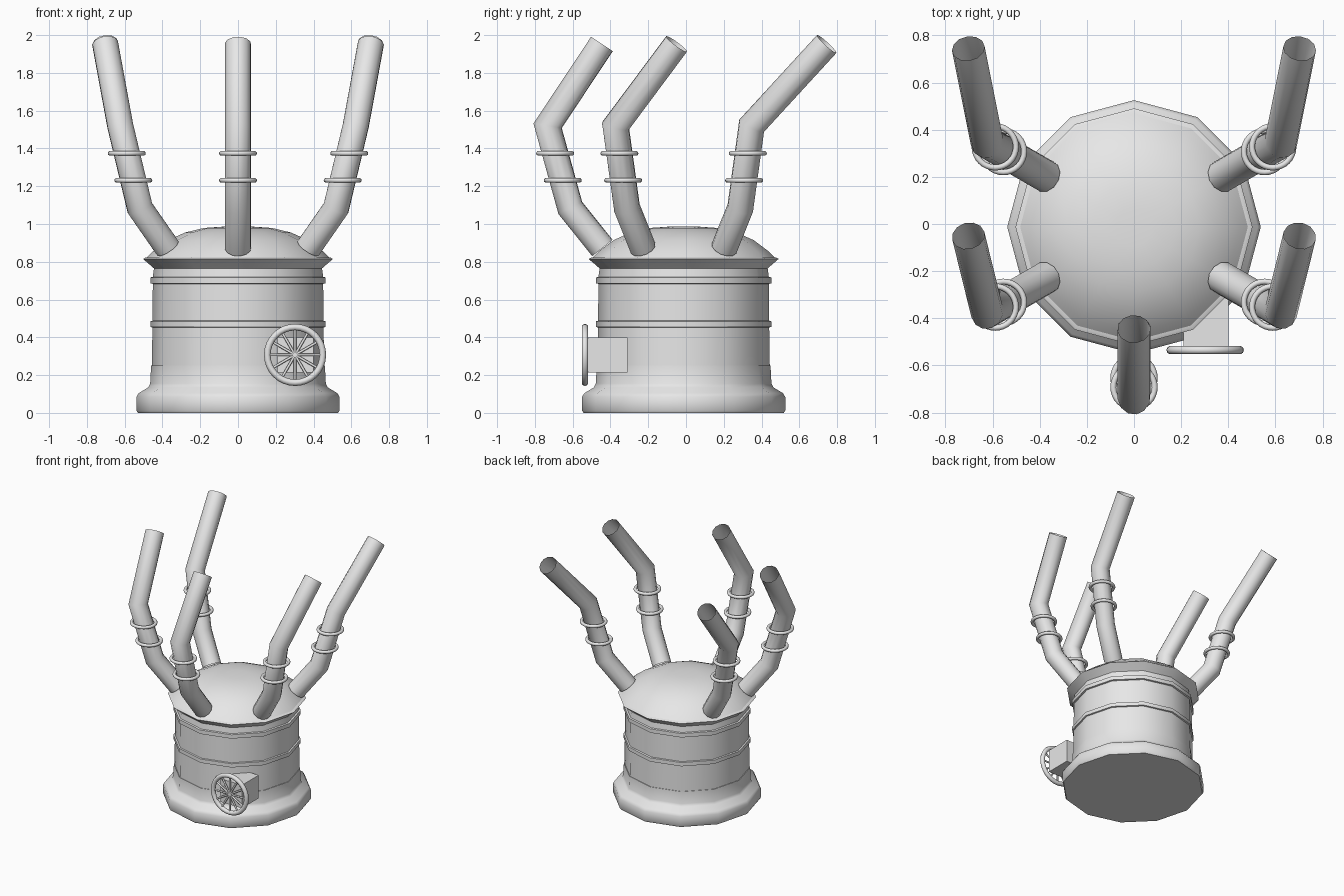
import bpy, bmesh, math
from mathutils import Vector, Matrix

if "Cube" in bpy.data.objects:
    bpy.data.objects.remove(bpy.data.objects["Cube"])

CY = -0.0125   # body axis offset in y
grey = bpy.data.materials.new("plain grey")
grey.diffuse_color = (0.8, 0.8, 0.8, 1)
grey.use_nodes = True
grey.node_tree.nodes["Principled BSDF"].inputs["Base Color"].default_value = grey.diffuse_color


def finish(name, bm, angle=40):
    bmesh.ops.recalc_face_normals(bm, faces=bm.faces[:])
    me = bpy.data.meshes.new(name)
    bm.to_mesh(me)
    bm.free()
    ob = bpy.data.objects.new(name, me)
    bpy.context.collection.objects.link(ob)
    me.materials.append(grey)
    bpy.ops.object.select_all(action='DESELECT')
    ob.select_set(True)
    bpy.context.view_layer.objects.active = ob
    bpy.ops.object.shade_smooth_by_angle(angle=math.radians(angle))
    return ob


def bridge(bm, a, b):
    n = len(a)
    for i in range(n):
        bm.faces.new((a[i], a[(i + 1) % n], b[(i + 1) % n], b[i]))


def lathe(name, profile, n=12):
    """Closed solid turned from (radius, z) pairs, capped at both ends."""
    bm = bmesh.new()
    rings = [[bm.verts.new((r * math.cos(2 * math.pi * i / n),
                            CY + r * math.sin(2 * math.pi * i / n), z))
              for i in range(n)] for r, z in profile]
    for a, b in zip(rings, rings[1:]):
        bridge(bm, a, b)
    bm.faces.new(rings[0])
    bm.faces.new(rings[-1])
    return finish(name, bm)


def tube(name, pts, radius, n=12):
    """Open mitred tube along a path."""
    bm = bmesh.new()
    pts = [Vector(p) for p in pts]
    rings = []
    for k, p in enumerate(pts):
        d0 = (p - pts[k - 1]).normalized() if k else (pts[1] - p).normalized()
        d1 = (pts[k + 1] - p).normalized() if k < len(pts) - 1 else d0
        normal = (d0 + d1).normalized()
        if k == 0:
            u = d0.cross(Vector((0.3, 1, 0))).normalized()
            v = d0.cross(u)
            ring = [p + radius * (math.cos(2 * math.pi * i / n) * u +
                                  math.sin(2 * math.pi * i / n) * v) for i in range(n)]
        else:
            # slide the previous ring along the segment onto the mitre plane
            ring = [q + d0 * ((p - q).dot(normal) / d0.dot(normal)) for q in rings[-1]]
        rings.append(ring)
    vr = [[bm.verts.new(q) for q in r] for r in rings]
    for a, b in zip(vr, vr[1:]):
        bridge(bm, a, b)
    return finish(name, bm, 60)


def torus(name, centre, major, minor, rot=Matrix(), n=32, m=10):
    bm = bmesh.new()
    rings = []
    for i in range(n):
        a = 2 * math.pi * i / n
        ring = []
        for j in range(m):
            b = 2 * math.pi * j / m
            r = major + minor * math.cos(b)
            p = Vector((r * math.cos(a), r * math.sin(a), minor * math.sin(b)))
            ring.append(bm.verts.new(rot @ p + Vector(centre)))
        rings.append(ring)
    for i in range(n):
        bridge(bm, rings[i], rings[(i + 1) % n])
    return finish(name, bm, 60)


# Twelve-sided barrel body with foot, two bands and a flared lip
lathe("barrel_body", [
    (0.53, 0), (0.538, 0.012), (0.538, 0.085), (0.525, 0.105), (0.475, 0.135), (0.465, 0.155),
    (0.460, 0.25), (0.456, 0.25), (0.453, 0.452), (0.464, 0.455), (0.464, 0.485), (0.453, 0.488),
    (0.451, 0.683), (0.464, 0.686), (0.464, 0.717), (0.451, 0.72),
    (0.445, 0.765), (0.462, 0.78), (0.503, 0.815), (0.49, 0.822)])

# Domed lid
lathe("domed_lid", [(0.49, 0.815), (0.45, 0.855), (0.37, 0.915), (0.28, 0.955),
                    (0.18, 0.979), (0.08, 0.986)])

# Five bent pipes, each with two collars
pipes = [("front", -90, (0, -0.445)),
         ("front_right", -30, (0.703, -0.05)), ("front_left", 210, (-0.703, -0.05)),
         ("back_right", 30, (0.703, 0.745)), ("back_left", 150, (-0.703, 0.745))]
for label, ang, tip in pipes:
    c, s = math.cos(math.radians(ang)), math.sin(math.radians(ang))

    def at(r, z):
        return (r * c, CY + r * s, z)

    tube("pipe_" + label,
         [at(0.43, 0.873), at(0.60, 1.085), at(0.72, 1.52), (tip[0], tip[1], 1.953)], 0.07)
    for k, (r, z) in enumerate([(0.64, 1.231), (0.68, 1.374)]):
        torus(f"pipe_collar_{label}_{k + 1}", at(r, z), 0.088, 0.0125)

# Valve housing on the front
bm = bmesh.new()
bmesh.ops.create_cube(bm, size=1, matrix=Matrix.Translation((0.305, -0.415, 0.307)) @
                      Matrix.Diagonal((0.19, 0.21, 0.185, 1)))
finish("valve_housing", bm)

# Hand wheel: rim and twelve spokes
hub = Vector((0.302, -0.535, 0.307))
torus("wheel_rim", hub, 0.147, 0.0175, Matrix.Rotation(math.pi / 2, 4, 'X'))
bm = bmesh.new()
for i in range(6):
    bmesh.ops.create_cone(bm, cap_ends=True, segments=8, radius1=0.007, radius2=0.007,
                          depth=0.29, matrix=Matrix.Translation(hub) @
                          Matrix.Rotation(math.pi * i / 6, 4, 'Y'))
finish("wheel_spokes", bm, 60)
